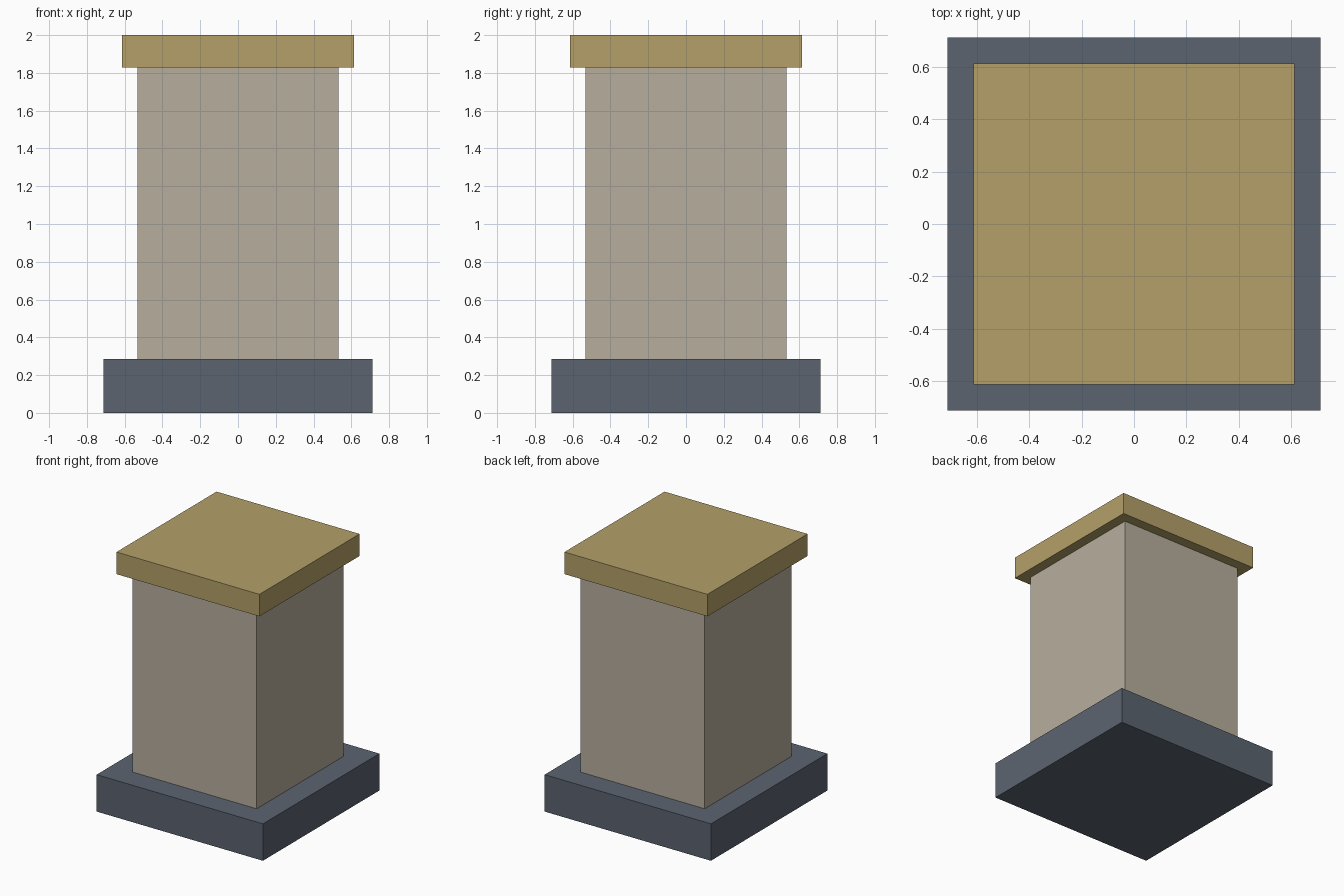
import bpy

if "Cube" in bpy.data.objects:
    bpy.data.objects.remove(bpy.data.objects["Cube"])


def make_material(name, rgb):
    mat = bpy.data.materials.new(name)
    mat.diffuse_color = (*rgb, 1.0)
    mat.use_nodes = True
    mat.node_tree.nodes["Principled BSDF"].inputs["Base Color"].default_value = mat.diffuse_color
    return mat


def make_block(name, width, bottom, top, mat):
    """Square block centred on the z axis, spanning bottom to top."""
    bpy.ops.mesh.primitive_cube_add(size=1, location=(0, 0, (bottom + top) / 2))
    block = bpy.context.object
    block.name = name
    block.scale = (width, width, top - bottom)
    bpy.ops.object.transform_apply(location=False, rotation=False, scale=True)
    block.data.materials.append(mat)
    return block


slate = make_material("slate_blue_grey", (0.105, 0.127, 0.162))
stone = make_material("warm_stone", (0.468, 0.423, 0.337))
gold = make_material("dull_gold", (0.456, 0.352, 0.138))

# Wide plinth, square shaft, overhanging cap
make_block("plinth", 1.426, 0.0, 0.286, slate)
make_block("shaft", 1.066, 0.286, 1.829, stone)
make_block("cap", 1.226, 1.829, 2.0, gold)
